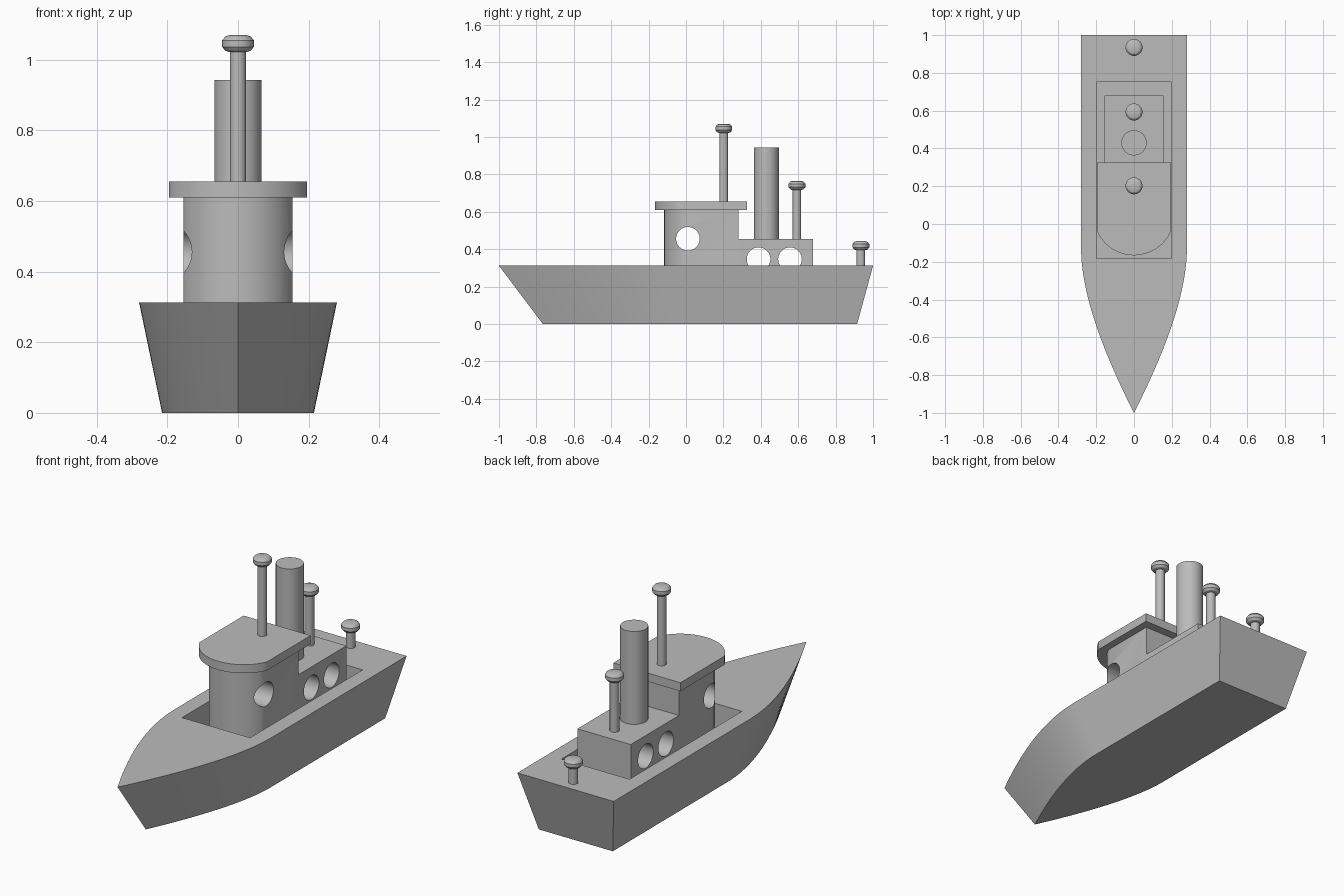
import bpy, bmesh, math

if "Cube" in bpy.data.objects:
    bpy.data.objects.remove(bpy.data.objects["Cube"])

GREY = (0.5, 0.5, 0.5, 1)
grey = bpy.data.materials.new("plain_grey")
grey.use_nodes = True
grey.diffuse_color = GREY
grey.node_tree.nodes["Principled BSDF"].inputs["Base Color"].default_value = GREY


def make(name, bm):
    """Turn a bmesh into a smooth-by-angle grey object."""
    bmesh.ops.recalc_face_normals(bm, faces=bm.faces)
    mesh = bpy.data.meshes.new(name)
    bm.to_mesh(mesh)
    bm.free()
    mesh.materials.append(grey)
    obj = bpy.data.objects.new(name, mesh)
    bpy.context.collection.objects.link(obj)
    return obj


def loft(name, rings):
    """Skin matching closed rings of points and cap both ends."""
    bm = bmesh.new()
    loops = [[bm.verts.new(p) for p in ring] for ring in rings]
    n = len(loops[0])
    for a, b in zip(loops, loops[1:]):
        for i in range(n):
            j = (i + 1) % n
            bm.faces.new((a[i], a[j], b[j], b[i]))
    bm.faces.new(loops[0])
    bm.faces.new(loops[-1])
    return make(name, bm)


def prism(name, outline, low, high):
    return loft(name, [[(x, y, z) for x, y in outline] for z in (low, high)])


def lathe(name, y, profile, sides=32):
    """Round part on the centre line, from (radius, height) pairs."""
    angles = [2 * math.pi * i / sides for i in range(sides)]
    return loft(name, [[(r * math.cos(a), y + r * math.sin(a), z) for a in angles]
                       for r, z in profile])


def box(half, back, front):
    return [(-half, front), (half, front), (half, back), (-half, back)]


def bowed(half, back, shoulder, tip, steps=24):
    """Outline with a square back and a circular-arc front."""
    rise = shoulder - tip
    radius = (half ** 2 + rise ** 2) / (2 * rise)
    span = math.asin(half / radius)
    arc = [span * (2 * i / steps - 1) for i in range(steps + 1)]
    pts = [(radius * math.sin(a), tip + radius * (1 - math.cos(a))) for a in arc]
    return pts + [(half, back), (-half, back)]


def cut(obj, cutter):
    mod = obj.modifiers.new("cut", "BOOLEAN")
    mod.operation, mod.solver, mod.object = "DIFFERENCE", "EXACT", cutter
    bpy.context.view_layer.objects.active = obj
    bpy.ops.object.modifier_apply(modifier=mod.name)
    bpy.data.objects.remove(cutter)


def porthole(obj, y, z, radius=0.063, sides=48):
    """Round tunnel straight across the cabin."""
    angles = [2 * math.pi * i / sides for i in range(sides)]
    cut(obj, loft("porthole_cutter", [[(x, y + radius * math.cos(a), z + radius * math.sin(a))
                                       for a in angles] for x in (-0.4, 0.4)]))


# Hull: pointed bow plan, flaring from a smaller keel plan
DECK, FLOOR, SHOULDER, CONTROL = 0.312, 0.15, -0.13, -0.45
side = []
for i in range(25):
    t = i / 24
    s = 1 - t
    side.append((0.28 * (s * s + 2 * s * t), SHOULDER * s * s + 2 * CONTROL * s * t - t * t))
plan = [(0.28, 1)] + side + [(-x, y) for x, y in reversed(side[:-1])] + [(-0.28, 1)]
hull = loft("hull", [[(x * 0.768, 0.075 + y * 0.84, 0) for x, y in plan],
                     [(x, y, DECK) for x, y in plan]])
cut(hull, prism("well_cutter", box(0.198, 0.752, -0.182), FLOOR, 0.5))

# Cabins standing in the well
wheelhouse = prism("wheelhouse", bowed(0.155, 0.28, -0.01, -0.117), FLOOR, 0.615)
porthole(wheelhouse, 0.01, 0.456)
aft_cabin = prism("aft_cabin", box(0.155, 0.68, 0.28), FLOOR, 0.455)
for y in (0.388, 0.556):
    porthole(aft_cabin, y, 0.347)
roof = prism("wheelhouse_roof", bowed(0.195, 0.325, -0.04, -0.166), 0.61, 0.655)

# Funnel
funnel = lathe("funnel", 0.43, [(0.067, 0.45), (0.067, 0.943)])

# Posts with rounded caps
posts = []
for name, y, base, top in (("main_mast", 0.202, 0.65, 1.07),
                           ("aft_mast", 0.593, 0.45, 0.765),
                           ("stern_post", 0.935, 0.305, 0.443)):
    posts.append(lathe(name, y, [(0.023, base), (0.023, top - 0.03)]))
    posts.append(lathe(name + "_cap", y, [
        (0.025, top - 0.048), (0.036, top - 0.044), (0.045, top - 0.033),
        (0.045, top - 0.015), (0.036, top - 0.004), (0.025, top)]))

# Smooth curved walls, keep the edges sharp
bpy.ops.object.select_all(action="DESELECT")
for obj in [hull, wheelhouse, aft_cabin, roof, funnel] + posts:
    obj.select_set(True)
bpy.context.view_layer.objects.active = hull
bpy.ops.object.shade_smooth_by_angle(angle=math.radians(30))
